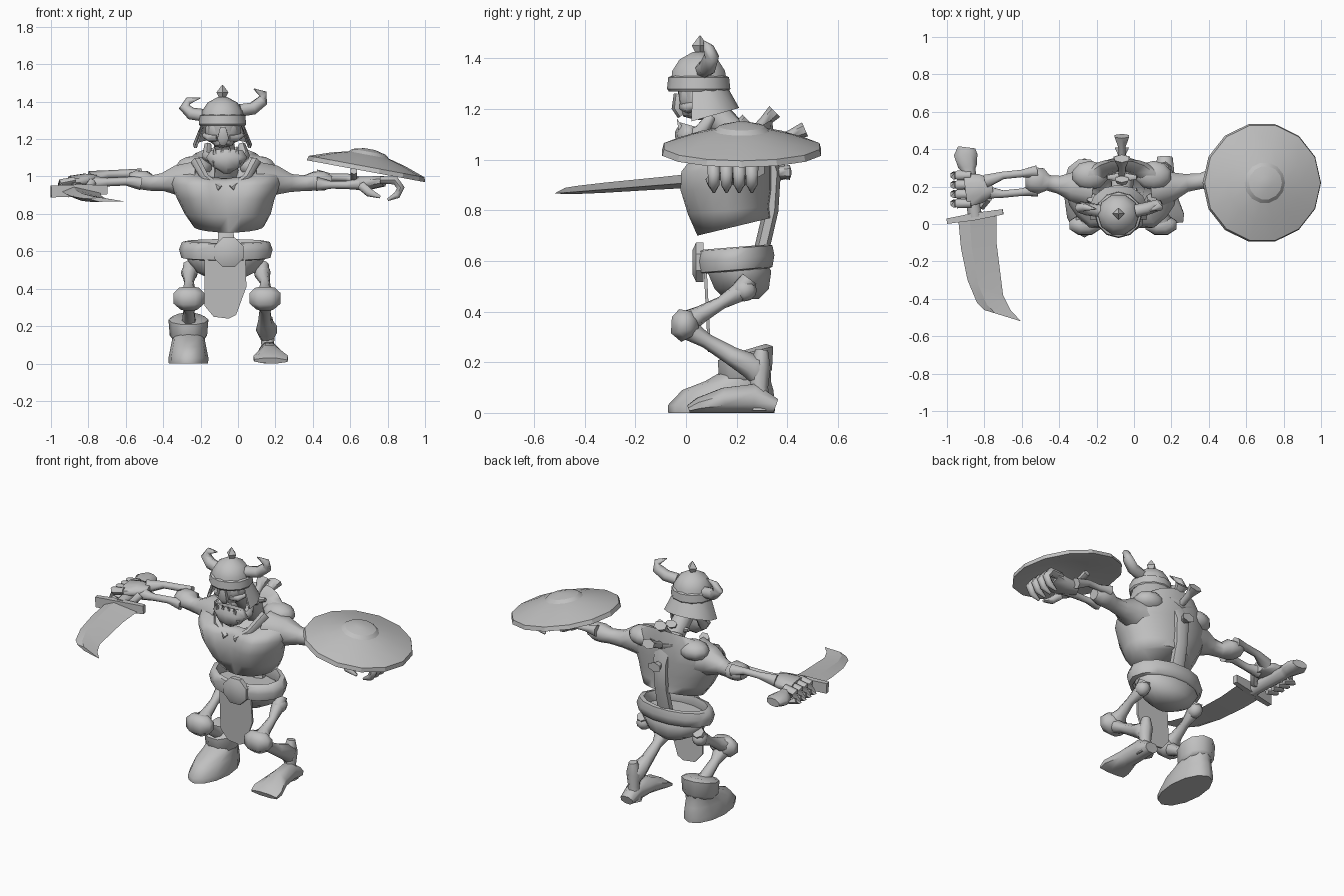
import bpy, bmesh, math
from mathutils import Vector as V

CX = -0.065  # body centre line
grey = bpy.data.materials.new("bone_grey")
grey.diffuse_color = (0.53, 0.53, 0.53, 1)


def finish(name, bm, angle=60):
    bmesh.ops.recalc_face_normals(bm, faces=bm.faces)
    me = bpy.data.meshes.new(name)
    bm.to_mesh(me)
    bm.free()
    me.materials.append(grey)
    ob = bpy.data.objects.new(name, me)
    bpy.context.collection.objects.link(ob)
    bpy.ops.object.select_all(action='DESELECT')
    ob.select_set(True)
    bpy.context.view_layer.objects.active = ob
    bpy.ops.object.shade_smooth_by_angle(angle=math.radians(angle))
    return ob


def loft(name, rings, caps=True, loop=False, closed=True, angle=60):
    """Skin a list of point rings."""
    bm = bmesh.new()
    rows = [[bm.verts.new(p) for p in r] for r in rings]
    n = len(rows[0])
    pairs = list(zip(rows, rows[1:])) + ([(rows[-1], rows[0])] if loop else [])
    for a, b in pairs:
        for i in range(n if closed else n - 1):
            j = (i + 1) % n
            bm.faces.new((a[i], a[j], b[j], b[i]))
    if caps and not loop:
        bm.faces.new(rows[0])
        bm.faces.new(rows[-1])
    return finish(name, bm, angle)


def oval(cx, cy, z, rx, ry, slope=0, n=14, start=0, sweep=2 * math.pi):
    """Horizontal oval that rises toward the back by slope."""
    out = []
    for i in range(n):
        a = start + sweep * i / (n if sweep > 6 else n - 1)
        out.append(V((cx + rx * math.cos(a), cy + ry * math.sin(a), z + slope * ry * math.sin(a))))
    return out


def tube(name, pts, n=8, turn=0.5, angle=60):
    """Limb through points (x, y, z, width radius[, height radius])."""
    P = [V(p[:3]) for p in pts]
    d = (P[-1] - P[0]).normalized()
    ref = V((0, 1, 0)) if abs(d.z) > 0.7 else V((0, 0, 1))
    side, rings = None, []
    for i, p in enumerate(pts):
        t = (P[min(i + 1, len(P) - 1)] - P[max(i - 1, 0)]).normalized()
        side = t.cross(ref) if side is None else side - t * side.dot(t)
        side.normalize()
        up = side.cross(t)
        r, r2 = p[3], p[-1]
        rings.append([P[i] + side * r * math.cos(a) + up * r2 * math.sin(a)
                      for a in [(k + turn) * 2 * math.pi / n for k in range(n)]])
    return loft(name, rings, angle=angle)


def ball(name, c, s, u=10, v=7):
    bm = bmesh.new()
    bmesh.ops.create_uvsphere(bm, u_segments=u, v_segments=v, radius=1)
    for p in bm.verts:
        p.co = V((c[0] + p.co.x * s[0], c[1] + p.co.y * s[1], c[2] + p.co.z * s[2]))
    return finish(name, bm, 80)


# Chest: ovals with a breastbone cleft and a sloping neckline
def chest_ring(cx, cy, z, rx, ry, slope, cleft):
    pts = oval(cx, cy, z, rx, ry, slope, 20)
    for p in pts:
        u = (p.x - cx) / rx
        if p.y < cy:
            p.y += cleft * (math.exp(-(u / .22) ** 2) - .6 * math.exp(-((abs(u) - .6) / .25) ** 2))
    return pts


loft("chest", [chest_ring(-.05, .19, .735, .19, .145, .24, 0), chest_ring(-.055, .165, .80, .23, .165, .1, .02),
               chest_ring(CX, .155, .88, .26, .185, 0, .045), chest_ring(CX, .16, .96, .295, .18, .05, .055),
               chest_ring(CX, .175, 1.02, .285, .175, .25, .045), chest_ring(CX, .2, 1.075, .2, .14, .6, .02),
               chest_ring(CX, .19, 1.05, .12, .1, .75, 0), chest_ring(CX, .18, .95, .1, .08, .4, 0)], angle=75)
for s in (-1, 1):
    tube("collar_bone", [(CX + s * .03, .02, .935, .02), (CX + s * .11, .05, .99, .025),
                         (CX + s * .16, .14, 1.08, .03)], 6)
    ball("shoulder_blade", (CX + s * .17, .26, 1.05), (.1, .08, .06))

# Spine, neck and back spikes
tube("spine", [(CX, .27, .52, .05, .03), (CX, .30, .65, .05, .03), (CX, .335, .8, .045, .03),
               (CX, .345, .95, .05, .03), (CX, .3, 1.06, .06, .04)], 6)
tube("neck", [(CX, .28, 1.0, .07), (CX, .2, 1.09, .06), (-.08, .1, 1.2, .055)], 7)
for y, z, dy, dz, w in ((.3, .95, .11, .0, .03), (.33, 1.06, .14, .06, .03), (.25, 1.09, .1, .1, .03),
                        (.18, 1.1, .06, .06, .025)):
    tube("back_spike", [(CX, y, z, .02), (CX, y + dy * .6, z + dz * .6, .022),
                        (CX, y + dy, z + dz, w + .015, w)], 6)
    tube("side_spur", [(CX - .08, y, z + .02, .012), (CX, y, z, .03), (CX + .08, y, z + .02, .012)], 6)

# Skull, nose, jaw, teeth
ball("skull", (-.08, .065, 1.245), (.1, .1, .09))
tube("face", [(-.08, .045, 1.29, .09, .085), (-.08, .04, 1.22, .085, .07), (-.075, .03, 1.165, .05, .045)], 8)
tube("nose", [(-.08, -.03, 1.26, .018), (-.08, -.035, 1.205, .035, .022), (-.08, -.015, 1.175, .02)], 6)
for s in (-1, 1):
    tube("cheek", [(-.08 + s * .03, -.01, 1.21, .02), (-.08 + s * .07, .01, 1.205, .022),
                   (-.08 + s * .1, .06, 1.22, .015)], 6)
    tube("jaw_side", [(-.07 + s * .09, .1, 1.17, .02), (-.065 + s * .1, .06, 1.11, .03),
                      (-.06 + s * .05, -.01, 1.075, .03)], 6)
tube("jaw", [(-.06, .02, 1.135, .09, .045), (-.06, .01, 1.1, .115, .055), (-.06, .01, 1.06, .085, .05),
             (-.06, .03, 1.03, .03, .03)], 10)
for i in range(4):
    x = -.125 + .04 * i
    tube("lower_tooth", [(x, -.02, 1.12, .014), (x, -.035, 1.16, .002)], 4)

# Helmet: dome, band, finial, nape guard, horns
HX, HY = -.083, .05
loft("helmet_dome", [oval(HX, HY, 1.29, .115, .115, n=10), oval(HX, HY, 1.35, .11, .11, n=10),
                     oval(HX, HY, 1.395, .08, .08, n=10), oval(HX, HY, 1.425, .025, .025, n=10)])
loft("helmet_band", [oval(HX, HY, 1.27, .12, .118, n=12), oval(HX, HY, 1.28, .127, .125, n=12),
                     oval(HX, HY, 1.325, .122, .12, n=12), oval(HX, HY, 1.335, .1, .1, n=12)], angle=40)
tube("helmet_finial", [(HX, HY + .005, 1.41, .012), (HX, HY + .005, 1.45, .032), (HX, HY + .005, 1.49, .002)],
     4, 0, 20)
arc = dict(n=9, start=-.35, sweep=math.pi + .7)
loft("nape_guard", [oval(HX, .06, 1.285, .113, .105, **arc), oval(HX, .07, 1.165, .16, .14, .28, **arc),
                    oval(HX, .07, 1.165, .145, .125, .28, **arc), oval(HX, .06, 1.285, .1, .09, **arc)],
     caps=False, loop=True, closed=False, angle=40)
tube("left_horn", [(-.18, .07, 1.325, .035), (-.25, .08, 1.335, .035), (-.285, .09, 1.37, .032),
                   (-.265, .09, 1.405, .02), (-.2, .08, 1.42, .003)], 7)
tube("right_horn", [(.01, .07, 1.355, .035), (.08, .085, 1.365, .035), (.13, .1, 1.405, .032),
                    (.135, .09, 1.44, .022), (.085, .07, 1.468, .003)], 7)

# Waist: belt ring, buckle, pelvis, loincloth
loft("belt", [oval(CX, .195, .56, .21, .135, .08), oval(CX, .195, .565, .238, .15, .08),
              oval(CX, .195, .61, .25, .158, .08), oval(CX, .195, .65, .235, .15, .08),
              oval(CX, .195, .655, .205, .13, .08), oval(CX, .195, .6, .19, .115, .08)], loop=True)
tube("buckle", [(-.05, .07, .595, .085), (-.05, .04, .595, .085), (-.05, .025, .595, .05)], 8, .5, 25)
loft("pelvis", [oval(CX, .22, .45, .08, .07), oval(CX, .22, .49, .16, .11),
                oval(CX, .21, .56, .21, .13), oval(CX, .2, .595, .2, .12)])
front = [(-.18, .57), (.04, .57), (.045, .41), (-.01, .26), (-.05, .24), (-.13, .25), (-.18, .31)]
loft("loincloth", [[V((x, y + (.57 - z) * .05, z)) for x, z in front] for y in (.07, .082)], angle=25)

# Legs
for side, x in (("left", -.262), ("right", .145)):
    hip = CX + (.195 if side == "right" else -.195)
    ball(side + "_hip_joint", (hip, .23, .485), (.045, .05, .045), 8, 6)
    tube(side + "_thigh", [(hip, .25, .53, .035), (hip, .21, .475, .04), (x, .14, .435, .026),
                           (x, .06, .39, .035), (x, .0, .355, .075, .05)], 7)
    tube(side + "_knee", [(x, -.0, .405, .055, .03), (x, -.005, .375, .09, .055), (x, -.005, .325, .09, .06),
                          (x, .01, .295, .05, .035)], 8)
    tube(side + "_shin", [(x, .0, .335, .06, .045), (x, .08, .285, .03), (x, .18, .225, .038),
                          (x + .01, .27, .18, .06, .055), (x + .01, .29, .13, .035)], 7)

# Left boot
BX = -.265
loft("boot", [oval(BX, .14, 0, .105, .21, n=12), oval(BX, .14, .03, .107, .212, n=12),
              oval(BX, .165, .09, .095, .18, n=12), oval(BX, .205, .125, .088, .13, n=12),
              oval(BX, .235, .16, .085, .1, n=12)])
loft("boot_cuff", [oval(BX, .235, .13, .085, .095, .2, 10), oval(BX, .235, .15, .1, .11, .2, 10),
                   oval(BX, .235, .235, .107, .115, .25, 10), oval(BX, .24, .25, .075, .08, .3, 10)], angle=50)

# Bare bony foot
tube("heel_bone", [(.16, .3, .25, .025), (.16, .29, .18, .045), (.16, .29, .1, .035), (.16, .29, .01, .05)], 7)
tube("bare_foot", [(.165, .355, .028, .045, .03), (.165, .27, .058, .055, .062), (.17, .15, .05, .065, .053),
                   (.175, .05, .03, .1, .032), (.175, .01, .015, .095, .016)], 8)

# Arms
tube("left_upper_arm", [(-.22, .19, .98, .12, .11), (-.33, .2, .98, .085, .085), (-.4, .21, .97, .052),
                        (-.46, .22, .965, .045), (-.5, .23, .98, .075, .055), (-.55, .24, .985, .07, .05),
                        (-.58, .24, .985, .05, .035)], 8)
tube("right_upper_arm", [(.09, .19, .98, .12, .11), (.2, .2, .98, .085, .085), (.28, .22, .965, .052),
                         (.36, .23, .965, .045), (.41, .24, .975, .06, .055), (.46, .24, .975, .055),
                         (.5, .24, .97, .035)], 8)
for y, dz in ((.28, .025), (.18, -.015)):
    tube("left_forearm_bone", [(-.52, y, .98 + dz, .038), (-.6, y - .01, .99 + dz, .023),
                               (-.7, y - .02, .985 + dz, .023), (-.79, .2 + (y - .23) * .6, .975 + dz * .6, .04)], 6)
    tube("right_forearm_bone", [(.42, y, .975 + dz, .038), (.5, y, .97 + dz, .02),
                                (.58, y, .97 + dz, .022), (.67, y, .96, .034)], 6)
tube("left_palm", [(-.76, .2, .975, .045, .035), (-.82, .19, .98, .085, .038), (-.9, .18, .975, .095, .03)], 8)
tube("right_palm", [(.62, .23, .965, .045, .035), (.7, .2, .965, .085, .038), (.78, .19, .975, .095, .03)], 8)
for i in range(4):
    y = .11 + .05 * i
    tube("left_finger", [(-.87, y, .98, .022), (-.945, y, .965, .026), (-.965, y, .92, .022),
                         (-.9, y, .9, .014)], 6)
    tube("right_finger", [(.76, y, .98, .022), (.84, y, .98, .027), (.87, y, .94, .024),
                          (.85, y, .9, .022), (.8, y, .875, .008)], 6)
tube("left_thumb", [(-.78, .14, .97, .025), (-.81, .1, .93, .024), (-.87, .1, .915, .012)], 6)
tube("right_thumb", [(.66, .13, .95, .026), (.7, .1, .915, .024), (.76, .1, .89, .008)], 6)

# Sword: pommel and grip, guard, curved blade
tube("sword_grip", [(-.895, .41, .95, .05, .025), (-.9, .37, .95, .068, .035), (-.89, .31, .948, .055, .032),
                    (-.885, .29, .945, .04), (-.85, .04, .925, .04)], 8)
tube("sword_guard", [(-1, .015, .92, .02, .045), (-.85, .04, .925, .028, .045), (-.7, .065, .93, .02, .035)],
     4, .5, 25)
edges = [(-.94, .03, -.735, .05), (-.925, -.13, -.735, -.1), (-.89, -.3, -.7, -.38),
         (-.84, -.42, -.66, -.46), (-.8, -.46, -.605, -.52)]
rings = []
for k, (x0, y0, x1, y1) in enumerate(edges):
    a, b, t = V((x0, y0, .918 + y0 * .08)), V((x1, y1, .908 + y1 * .08)), .028 - .004 * k
    m = a.lerp(b, .3)
    rings.append([a, m + V((0, 0, t)), b, m - V((0, 0, t))])
loft("sword_blade", rings, angle=25)

# Round tilted shield with a low central boss, hollow beneath
prof = [(.03, .1), (.09, .085), (.11, .068), (.2, .045), (.315, .005), (.322, -.02), (.3, -.02), (.12, .02), (.03, .03)]
shield = loft("shield", [oval(0, 0, z, r, r, n=14) for r, z in prof], angle=24)
shield.location = (.687, .22, 1.048)
shield.rotation_euler = (0, math.radians(10.5), 0)
tube("shield_strap", [(.62, .1, 1.03, .02), (.62, .2, .99, .02), (.62, .32, 1.03, .02)], 6)
